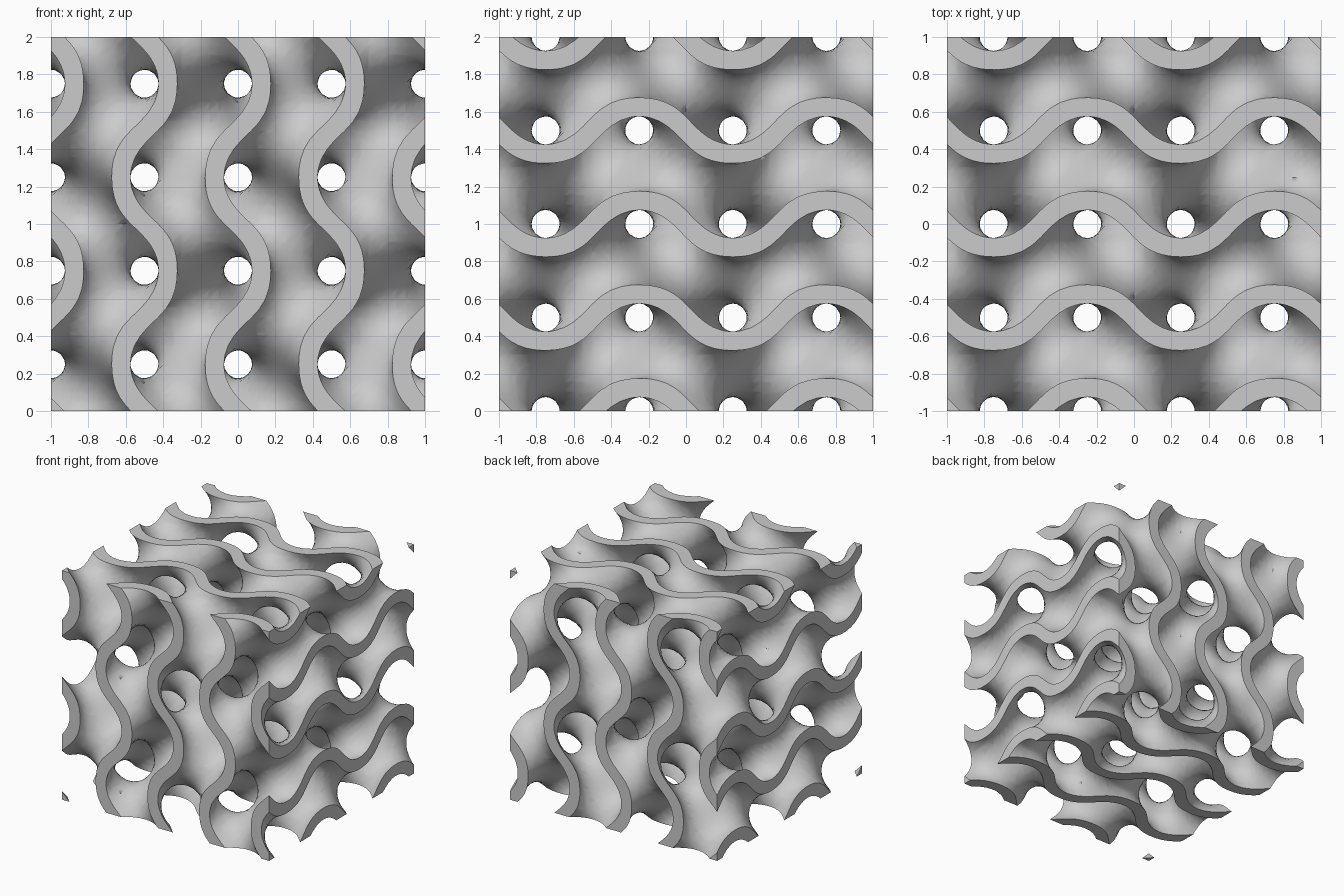
import bpy
import bmesh
from itertools import permutations, product
from math import sin, cos, pi
from mathutils import Vector

CELLS = 40          # grid cells along each side
SIZE = 2.0          # cube side, two periods of the wave
BAND = 0.44         # half thickness of the sheet, in field units
STEP = SIZE / CELLS


def field(p):
    x, y, z = (2 * pi * c for c in p)
    return sin(x) * cos(y) + sin(y) * cos(z) + sin(z) * cos(x)


def location(key):
    return Vector((key[0] * STEP - 1, key[1] * STEP - 1, key[2] * STEP))


if "Cube" in bpy.data.objects:
    bpy.data.objects.remove(bpy.data.objects["Cube"], do_unlink=True)

bm = bmesh.new()
value = {k: field(location(k)) for k in product(range(CELLS + 1), repeat=3)}
made = {}


def corner(key):
    if key not in made:
        made[key] = bm.verts.new(location(key))
    return made[key]


def crossing(a, b, level):
    """Vertex where the grid edge a-b meets one skin of the sheet."""
    a, b = min(a, b), max(a, b)
    key = (a, b, level)
    if key not in made:
        pa, pb, fa, fb = location(a), location(b), value[a] - level, value[b] - level
        for _ in range(4):
            p = pa.lerp(pb, fa / (fa - fb))
            f = field(p) - level
            if (f > 0) == (fa > 0):
                pa, fa = p, f
            else:
                pb, fb = p, f
        made[key] = bm.verts.new(p)
    return made[key]


def add_face(verts, is_cap):
    if len(verts) > 2:
        face = bm.faces.new(verts)
        face.smooth = not is_cap


def add_skin(tet, level):
    low = [k for k in tet if value[k] < level]
    high = [k for k in tet if value[k] >= level]
    if len(low) == 2 and len(high) == 2:
        (a, b), (c, d) = low, high
        pairs = [(a, c), (a, d), (b, d), (b, c)]
    else:
        pairs = [(a, b) for a in low for b in high]
    add_face([crossing(a, b, level) for a, b in pairs], False)


def add_cap(tri):
    """Part of an outer triangle that lies inside the sheet."""
    ring = []
    for a, b in zip(tri, tri[1:] + tri[:1]):
        if abs(value[a]) <= BAND:
            ring.append(corner(a))
        levels = (-BAND, BAND) if value[a] < value[b] else (BAND, -BAND)
        ring += [crossing(a, b, c) for c in levels
                 if (value[a] < c) != (value[b] < c)]
    add_face(ring, True)


# Sheet: split each grid cell into six tetrahedra and cut out the wave band
for cell in product(range(CELLS), repeat=3):
    for order in permutations(range(3)):
        walk = list(cell)
        tet = [tuple(walk)]
        for axis in order:
            walk[axis] += 1
            tet.append(tuple(walk))
        values = [value[k] for k in tet]
        for level in (-BAND, BAND):
            if min(values) < level <= max(values):
                add_skin(tet, level)
        # Flat cut ends on the six sides of the cube
        if min(cell) == 0 or max(cell) == CELLS - 1:
            for skip in range(4):
                tri = tet[:skip] + tet[skip + 1:]
                if any(len({k[i] for k in tri}) == 1 and tri[0][i] in (0, CELLS)
                       for i in range(3)):
                    add_cap(tri)

# Tidy slivers on the curved skins, leaving the flat ends untouched
inner = [v for v in bm.verts if all(f.smooth for f in v.link_faces)]
bmesh.ops.remove_doubles(bm, verts=inner, dist=STEP * 0.15)
bmesh.ops.recalc_face_normals(bm, faces=bm.faces[:])
for edge in bm.edges:
    edge.smooth = len({f.smooth for f in edge.link_faces}) == 1

mesh = bpy.data.meshes.new("wave_lattice")
bm.to_mesh(mesh)
bm.free()
lattice = bpy.data.objects.new("wave_lattice", mesh)
bpy.context.collection.objects.link(lattice)

# One plain grey material
grey = bpy.data.materials.new("light_grey")
grey.use_nodes = True
colour = (0.6, 0.6, 0.6, 1)
grey.diffuse_color = colour
grey.node_tree.nodes["Principled BSDF"].inputs["Base Color"].default_value = colour
mesh.materials.append(grey)
